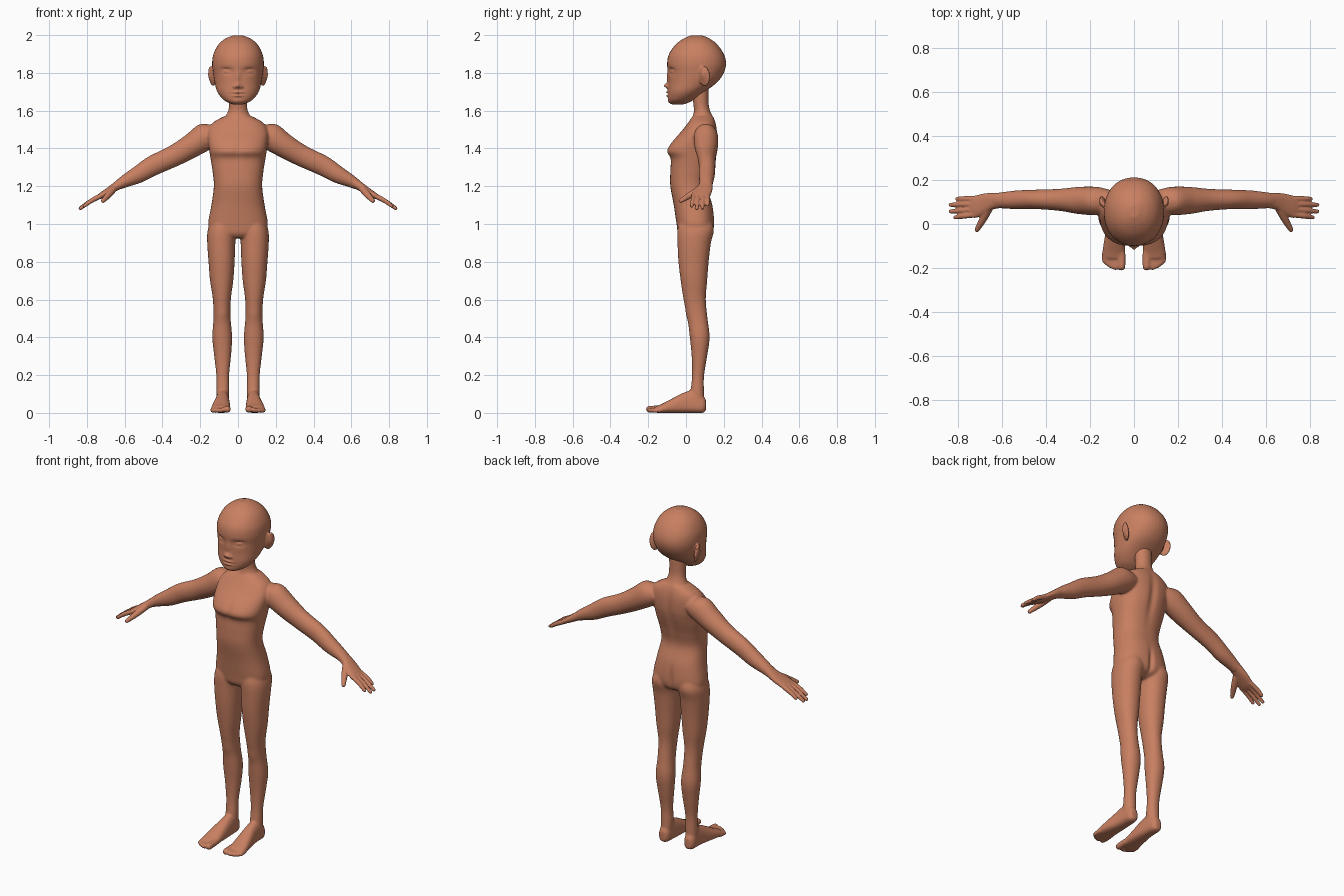
import bpy, bmesh, math
from mathutils import Vector, Matrix

mat = bpy.data.materials.new("clay_brown")
mat.diffuse_color = (0.58, 0.215, 0.12, 1)
X, Y, Z = Vector((1, 0, 0)), Vector((0, 1, 0)), Vector((0, 0, 1))


def spline(rows, sub):
    """Catmull-Rom through rows of numbers."""
    out = []
    for i in range(len(rows) - 1):
        p = [rows[max(i - 1, 0)], rows[i], rows[i + 1], rows[min(i + 2, len(rows) - 1)]]
        for k in range(sub):
            t = k / sub
            out.append([0.5 * (2 * b + (c - a) * t + (2 * a - 5 * b + 4 * c - d) * t * t
                               + (3 * b - a - 3 * c + d) * t ** 3) for a, b, c, d in zip(*p)])
    return out + [list(rows[-1])]


def loft(bm, rows, u, v, s=1, power=2.0, n=40, sub=5):
    """Rows: x, y, z, radius along u, radius along +v, radius along -v."""
    rings = []
    for x, y, z, ru, rp, rm in spline(rows, sub):
        ring = []
        for k in range(n):
            c, d = math.cos(math.tau * k / n), math.sin(math.tau * k / n)
            a = math.copysign(abs(c) ** (2 / power), c) * ru
            b = math.copysign(abs(d) ** (2 / power), d) * (rp if d > 0 else rm)
            co = Vector((x, y, z)) + u * a + v * b
            ring.append(bm.verts.new((co.x * s, co.y, co.z)))
        rings.append(ring)
    for r, q in zip(rings, rings[1:]):
        for k in range(n):
            bm.faces.new((r[k], r[(k + 1) % n], q[(k + 1) % n], q[k]))
    bm.faces.new(rings[0])
    bm.faces.new(rings[-1])


def column(bm, rows, s=1, power=2.0):
    """Upright loft. Rows: z, x min, x max, y front, y back."""
    loft(bm, [((a + b) / 2, (f + k) / 2, z, (b - a) / 2, (k - f) / 2, (k - f) / 2)
              for z, a, b, f, k in rows], X, Y, s, power)


def digit(bm, pts, s):
    """Round-ended tube for a finger or toe. Points: x, y, z, radius."""
    d = (Vector(pts[-1][:3]) - Vector(pts[0][:3])).normalized()
    u = d.cross(Z).normalized()
    loft(bm, [(x, y, z, r, r, r) for x, y, z, r in pts], u, u.cross(d), s, n=16)
    for x, y, z, r in (pts[0], pts[-1]):
        bmesh.ops.create_uvsphere(bm, u_segments=16, v_segments=10, radius=r,
                                  matrix=Matrix.Translation((x * s, y, z)))


def fuse(name, bm, voxel, rounds, bumps=()):
    """Merge the overlapping parts into one smooth skin, then push soft bumps."""
    bmesh.ops.recalc_face_normals(bm, faces=bm.faces)
    me = bpy.data.meshes.new(name)
    bm.to_mesh(me)
    bm.free()
    ob = bpy.data.objects.new(name, me)
    bpy.context.collection.objects.link(ob)
    m = ob.modifiers.new("fuse", 'REMESH')
    m.mode, m.voxel_size = 'VOXEL', voxel
    m = ob.modifiers.new("soften", 'SMOOTH')
    m.factor, m.iterations = 0.5, rounds
    dg = bpy.context.evaluated_depsgraph_get()
    skin = bpy.data.meshes.new_from_object(ob.evaluated_get(dg))
    ob.modifiers.clear()
    ob.data = skin
    for vert in skin.vertices:
        p = vert.co.copy()
        q = (abs(p.x), p.y, p.z)
        for c, sig, off in bumps:
            w = math.exp(-sum(((a - b) / g) ** 2 for a, b, g in zip(q, c, sig)))
            vert.co += Vector((math.copysign(off[0], p.x), off[1], off[2])) * w
        vert.co.z = max(vert.co.z, 0)
    skin.materials.clear()
    skin.materials.append(mat)
    skin.polygons.foreach_set("use_smooth", [True] * len(skin.polygons))
    skin.update()


# torso: z, half width, front, back
bm = bmesh.new()
torso = [(0.925, .09, -.02, .09), (0.95, .14, -.042, .135), (1.0, .158, -.05, .15),
         (1.1, .141, -.065, .14), (1.2, .128, -.083, .112), (1.28, .135, -.083, .125),
         (1.345, .145, -.082, .145), (1.385, .152, -.102, .157), (1.43, .158, -.078, .165),
         (1.49, .16, -.025, .165), (1.535, .135, .01, .158), (1.57, .075, .035, .145)]
column(bm, [(z, -w, w, f, b) for z, w, f, b in torso], power=2.4)

# neck
neck = [(1.53, .10, .03, .155), (1.565, .07, .035, .145), (1.6, .052, .042, .128),
        (1.64, .048, .038, .12), (1.72, .05, .03, .12)]
column(bm, [(z, -w, w, f, b) for z, w, f, b in neck])

legs = [(1.03, .02, .135, -.03, .13), (.97, .01, .16, -.045, .148), (.9, .014, .163, -.045, .132),
        (.8, .018, .156, -.04, .12), (.7, .025, .148, -.028, .112), (.6, .038, .133, -.013, .105),
        (.5, .039, .13, .008, .114), (.4, .031, .136, .02, .125), (.3, .037, .126, .03, .112),
        (.2, .047, .115, .032, .096), (.12, .046, .115, .025, .095), (.05, .05, .115, .02, .097)]
arms = [(.11, .105, 1.48, .05, .05, .05), (.17, .105, 1.462, .064, .074, .07),
        (.25, .107, 1.412, .062, .064, .064), (.34, .11, 1.36, .05, .057, .057),
        (.45, .112, 1.31, .044, .053, .055), (.53, .11, 1.262, .043, .045, .047),
        (.60, .108, 1.226, .037, .033, .034), (.64, .106, 1.203, .034, .025, .025)]
feet = [(.083, .106, .04, .018, .03, .03), (.083, .088, .036, .032, .055, .036),
        (.082, .04, .036, .036, .085, .036), (.083, -.01, .033, .04, .075, .033),
        (.088, -.07, .028, .047, .05, .028), (.092, -.125, .021, .051, .028, .021),
        (.093, -.157, .018, .046, .018, .018)]
toes = [(.057, -.194, .019), (.086, -.197, .014), (.104, -.19, .0135),
        (.120, -.18, .013), (.134, -.167, .0125)]
for s in (1, -1):
    column(bm, legs, s, 2.15)
    loft(bm, arms, Y, Vector((.47, 0, .88)), s)
    loft(bm, feet, X, Z, s, 2.4)
    for x, y, r in toes:
        digit(bm, [(x, -.13, r + .003, r), (x, y, r, r)], s)
fuse("body", bm, .006, 9, [
    ((0, .16, 1.4), (.022, .06, .13), (0, -.010, 0)),      # spine groove
    ((0, .15, 1.0), (.014, .05, .07), (0, -.014, 0)),      # rear cleft
    ((0, -.1, 1.4), (.02, .05, .06), (0, .005, 0)),        # breastbone
    ((.083, .01, .52), (.03, .03, .035), (0, -.004, 0)),   # kneecap
])

# hands: palm, four fingers and thumb
bm = bmesh.new()
palm = [(.60, .107, 1.227, .034, .029, .029), (.64, .104, 1.203, .037, .024, .024),
        (.68, .092, 1.178, .047, .019, .021), (.72, .079, 1.153, .051, .016, .017),
        (.745, .077, 1.139, .045, .012, .012)]
fingers = [(.115, .114, .81, 1.10), (.092, .087, .84, 1.082),
           (.067, .057, .84, 1.08), (.043, .030, .818, 1.094)]
for s in (1, -1):
    loft(bm, palm, Y, Vector((.53, 0, .85)), s, 2.3)
    for y0, y1, x, z in fingers:
        digit(bm, [(.722, y0, 1.151, .0135), (.775, (y0 + y1) / 2, 1.124, .0125),
                   (x - .005, y1, z + .002, .0095)], s)
    digit(bm, [(.66, .075, 1.186, .02), (.685, .025, 1.155, .0175), (.714, -.026, 1.123, .0115)], s)
fuse("hands", bm, .004, 4)

# head with ears
bm = bmesh.new()
head = [(1.632, .022, -.07, -.02), (1.641, .048, -.087, .01), (1.66, .08, -.094, .045),
        (1.70, .11, -.096, .10), (1.75, .124, -.094, .165), (1.8, .132, -.095, .2),
        (1.85, .137, -.1, .212), (1.9, .13, -.09, .2), (1.95, .104, -.055, .166),
        (1.982, .066, -.012, .125), (1.999, .022, .03, .085)]
column(bm, [(z, -w, w, f, b) for z, w, f, b in head], power=2.15)
for s in (1, -1):
    ear = (Matrix.Translation((.138 * s, .096, 1.783)) @ Matrix.Rotation(-.42 * s, 4, 'Z')
           @ Matrix.Rotation(.15 * s, 4, 'Y') @ Matrix.Diagonal((.012, .034, .054, 1)))
    bmesh.ops.create_uvsphere(bm, u_segments=24, v_segments=16, radius=1, matrix=ear)
F = -.09
fuse("head", bm, .0045, 4, [
    ((.062, F, 1.81), (.03, .06, .017), (0, .012, 0)),       # eye socket
    ((.062, F, 1.807), (.018, .06, .008), (0, -.008, 0)),    # eyeball
    ((.062, F, 1.821), (.022, .06, .004), (0, .004, 0)),     # lid crease
    ((0, F, 1.775), (.013, .06, .035), (0, -.008, 0)),       # nose bridge
    ((0, F, 1.732), (.014, .06, .013), (0, -.021, 0)),       # nose tip
    ((.019, F, 1.727), (.008, .06, .008), (0, -.009, 0)),    # nostril wing
    ((0, F, 1.697), (.026, .06, .006), (0, -.010, 0)),       # upper lip
    ((0, F, 1.679), (.022, .06, .006), (0, -.010, 0)),       # lower lip
    ((0, F, 1.688), (.032, .06, .003), (0, .007, 0)),        # mouth line
    ((0, F, 1.652), (.025, .06, .012), (0, -.004, 0)),       # chin
    ((.15, .09, 1.785), (.012, .013, .03), (-.008, 0, 0)),   # ear hollow
])
